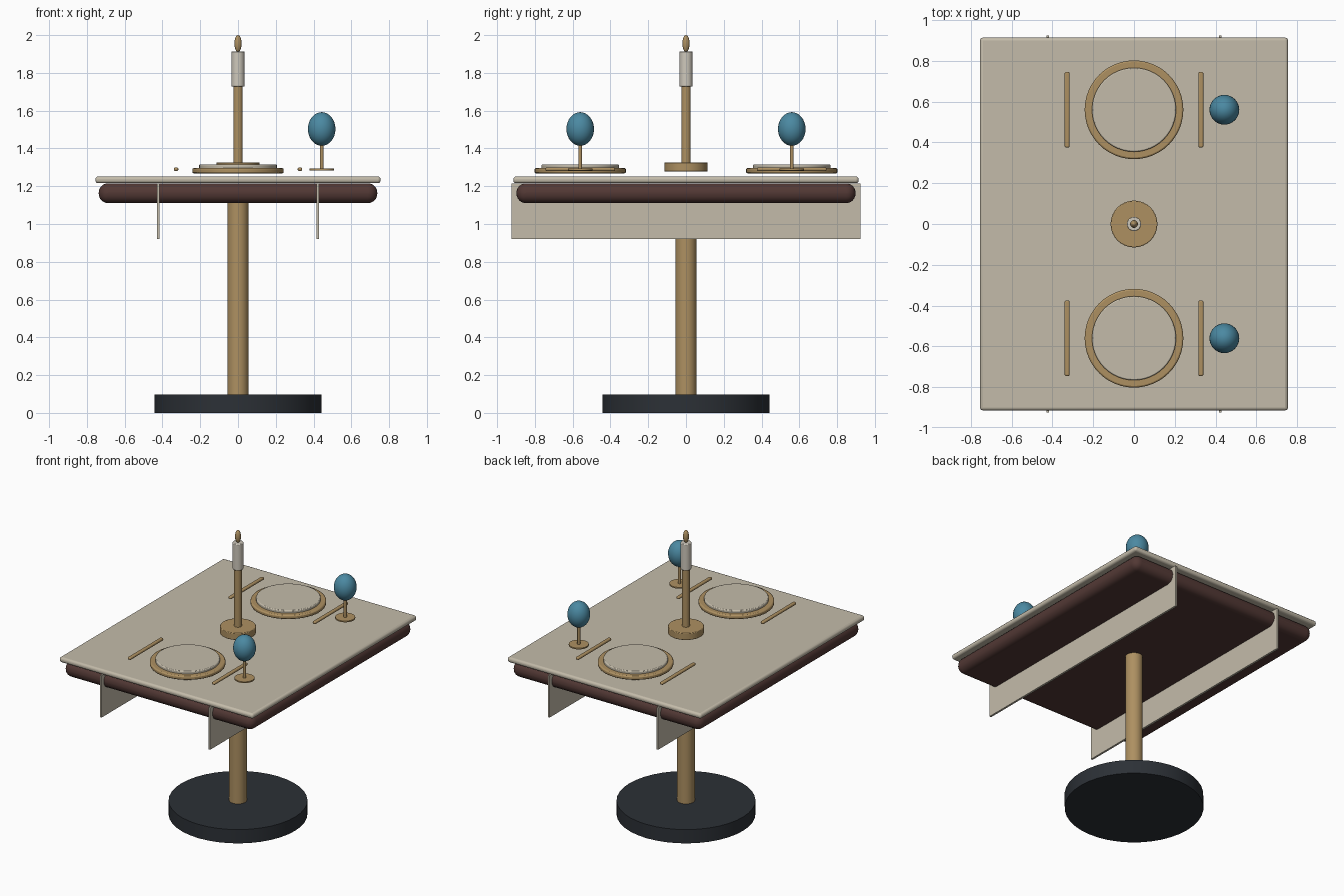
import bpy
import math

if "Cube" in bpy.data.objects:
    bpy.data.objects.remove(bpy.data.objects["Cube"])


def material(name, rgb):
    m = bpy.data.materials.new(name)
    m.diffuse_color = (*rgb, 1)
    m.use_nodes = True
    m.node_tree.nodes["Principled BSDF"].inputs["Base Color"].default_value = m.diffuse_color
    return m


GOLD = material("brass", (0.42, 0.28, 0.12))
LINEN = material("linen", (0.55, 0.50, 0.40))
WAX = material("wax", (0.62, 0.58, 0.50))
WOOD = material("dark_wood", (0.085, 0.04, 0.035))
IRON = material("iron", (0.025, 0.03, 0.037))
GLASS = material("blue_glass", (0.07, 0.25, 0.36))


def finish(name, mat, bevel=0.0, segments=3):
    ob = bpy.context.object
    ob.name = name
    ob.data.materials.append(mat)
    if bevel:
        b = ob.modifiers.new("Bevel", "BEVEL")
        b.width = bevel
        b.segments = segments
        b.limit_method = 'ANGLE'
    bpy.ops.object.shade_smooth_by_angle(angle=math.radians(35))
    return ob


def box(name, mat, centre, size, bevel=0.0, segments=3):
    bpy.ops.mesh.primitive_cube_add(size=1, location=centre)
    bpy.context.object.scale = size
    bpy.ops.object.transform_apply(location=False, rotation=False, scale=True)
    return finish(name, mat, bevel, segments)


def cyl(name, mat, x, y, z0, z1, r, bevel=0.0, verts=32):
    bpy.ops.mesh.primitive_cylinder_add(vertices=verts, radius=r, depth=z1 - z0,
                                        location=(x, y, (z0 + z1) / 2))
    return finish(name, mat, bevel, 2)


def ellipsoid(name, mat, centre, rx, rz):
    bpy.ops.mesh.primitive_uv_sphere_add(segments=32, ring_count=16, radius=1, location=centre)
    bpy.context.object.scale = (rx, rx, rz)
    bpy.ops.object.transform_apply(location=False, rotation=False, scale=True)
    return finish(name, mat)


# Pedestal and top
cyl("base", IRON, 0, 0, 0, 0.097, 0.443, verts=40)
cyl("column", GOLD, 0, 0, 0.09, 1.13, 0.056)
box("tabletop", WOOD, (0, 0, 1.163), (1.475, 1.795, 0.105), 0.05, 6)
box("tablecloth", LINEN, (0, 0, 1.234), (1.51, 1.828, 0.036), 0.015)

# Hanging cloth panels
for side, s in (("left", -1), ("right", 1)):
    box(f"cloth_panel_{side}", LINEN, (s * 0.423, 0, 1.068), (0.014, 1.846, 0.295))

# Two place settings
for place, y in (("front", -0.56), ("back", 0.56)):
    cyl(f"{place}_charger", GOLD, 0, y, 1.268, 1.296, 0.242, 0.008, 48)
    cyl(f"{place}_plate", LINEN, 0, y, 1.29, 1.315, 0.206, 0.006, 48)
    for item, x in (("fork", -0.328), ("knife", 0.328)):
        box(f"{place}_{item}", GOLD, (x, y, 1.29), (0.024, 0.37, 0.018), 0.007)
    cyl(f"{place}_glass_foot", GOLD, 0.443, y, 1.284, 1.293, 0.064)
    cyl(f"{place}_glass_stem", GOLD, 0.443, y, 1.29, 1.43, 0.01, verts=16)
    ellipsoid(f"{place}_glass_bowl", GLASS, (0.443, y, 1.503), 0.073, 0.089)

# Candlestick
cyl("candle_foot", GOLD, 0, 0, 1.277, 1.326, 0.115, 0.004)
cyl("candle_stem", GOLD, 0, 0, 1.32, 1.74, 0.025)
cyl("candle", WAX, 0, 0, 1.728, 1.914, 0.035, 0.004)
ellipsoid("flame", GOLD, (0, 0, 1.955), 0.019, 0.045)
